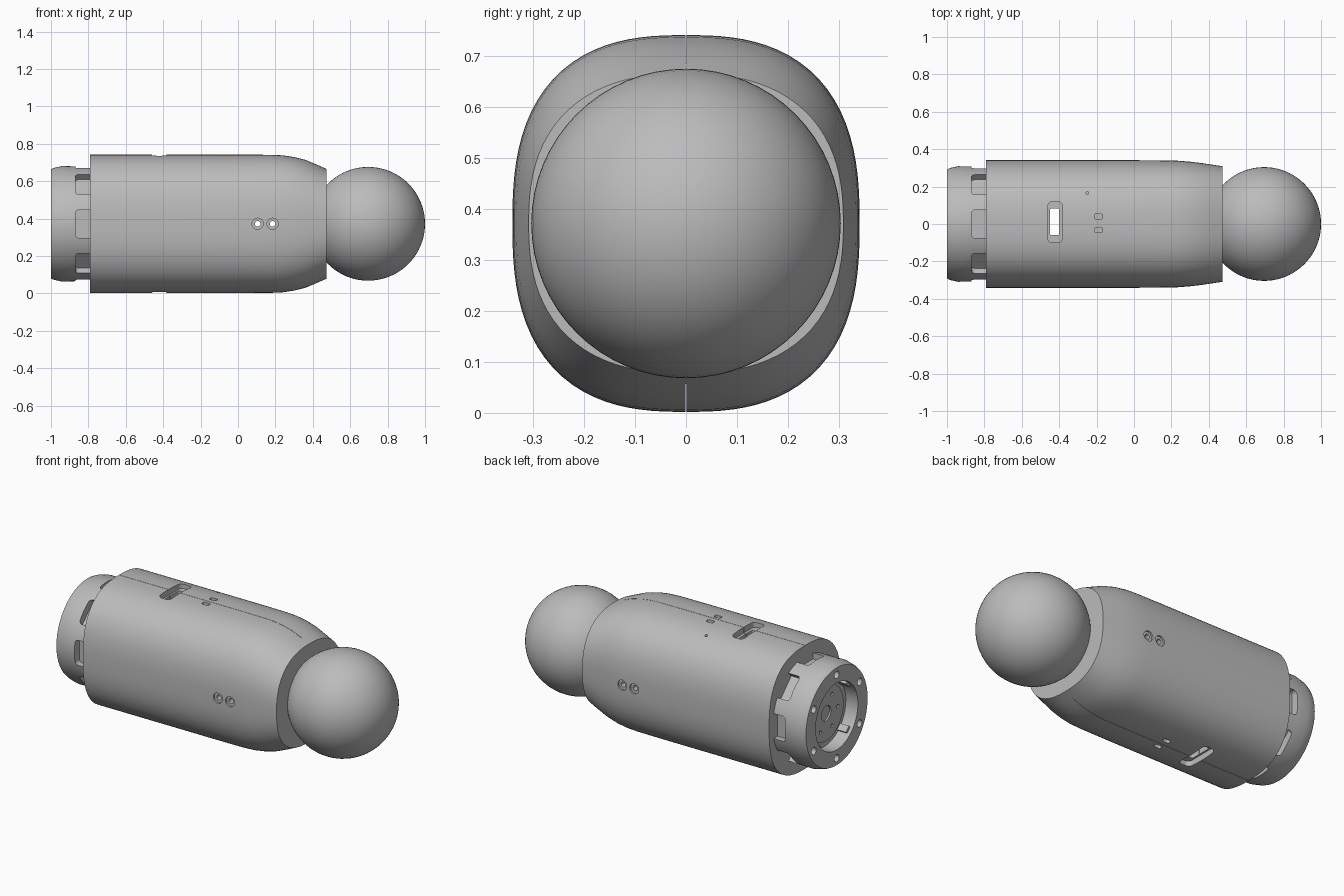
import bpy, bmesh
from math import pi, sin, cos, radians
from mathutils import Matrix, Vector

if "Cube" in bpy.data.objects:
    bpy.data.objects.remove(bpy.data.objects["Cube"])

ZC = 0.372                      # height of the long axis
ALONG_X = Matrix.Rotation(pi / 2, 4, 'Y')
ALONG_Y = Matrix.Rotation(pi / 2, 4, 'X')

grey = bpy.data.materials.new("satin grey")
grey.use_nodes = True
GREY = (0.5, 0.5, 0.5, 1)
grey.diffuse_color = GREY
grey.node_tree.nodes["Principled BSDF"].inputs["Base Color"].default_value = GREY


def finish(name, bm):
    bmesh.ops.recalc_face_normals(bm, faces=bm.faces)
    mesh = bpy.data.meshes.new(name)
    bm.to_mesh(mesh)
    bm.free()
    mesh.materials.append(grey)
    obj = bpy.data.objects.new(name, mesh)
    bpy.context.collection.objects.link(obj)
    return obj


def loft(bm, rings):
    """Skin closed rings of points and cap both ends."""
    loops = [[bm.verts.new(p) for p in ring] for ring in rings]
    n = len(loops[0])
    for a, b in zip(loops, loops[1:]):
        for i in range(n):
            j = (i + 1) % n
            bm.faces.new((a[i], a[j], b[j], b[i]))
    bm.faces.new(loops[0])
    bm.faces.new(loops[-1])


def cylinder(bm, centre, radius, length, turn, sides=32):
    bmesh.ops.create_cone(bm, cap_ends=True, segments=sides, radius1=radius, radius2=radius,
                          depth=length, matrix=Matrix.Translation(centre) @ turn)


def slot(bm, matrix, sx, sy, depth, corner):
    """Rounded rectangular block, depth along its local z."""
    outline = []
    for k, (qx, qy) in enumerate(((1, 1), (-1, 1), (-1, -1), (1, -1))):
        for s in range(6):
            a = pi / 2 * (k + s / 5)
            outline.append((qx * (sx / 2 - corner) + corner * cos(a),
                            qy * (sy / 2 - corner) + corner * sin(a)))
    loft(bm, [[matrix @ Vector((x, y, z)) for x, y in outline] for z in (-depth / 2, depth / 2)])


def cut(obj, bm):
    """Subtract the blocks in bm from the object."""
    cutter = finish("cutter", bm)
    cutter.hide_render = True
    mod = obj.modifiers.new("cut", 'BOOLEAN')
    mod.operation, mod.solver, mod.object = 'DIFFERENCE', 'EXACT', cutter
    mod.use_self = True
    bpy.context.view_layer.update()
    result = bpy.data.meshes.new_from_object(obj.evaluated_get(bpy.context.evaluated_depsgraph_get()))
    obj.modifiers.clear()
    obj.data = result
    bpy.data.objects.remove(cutter)


def smooth(obj, angle=30):
    bpy.ops.object.select_all(action='DESELECT')
    obj.select_set(True)
    bpy.context.view_layer.objects.active = obj
    bpy.ops.object.shade_smooth_by_angle(angle=radians(angle))


# Housing: squircle sections, tapering toward the ball
def section(x, half_y, half_z, power, n=96):
    ring = []
    for i in range(n):
        c, s = cos(2 * pi * i / n), sin(2 * pi * i / n)
        k = (abs(c) ** power + abs(s) ** power) ** (-1 / power)
        ring.append((x, half_y * c * k, ZC + half_z * s * k))
    return ring


bm = bmesh.new()
loft(bm, [section(*s) for s in (
    (-0.79, .341, .370, 2.6), (-0.5, .341, .370, 2.6), (-0.34, .341, .370, 2.6),
    (0.0, .341, .370, 2.6), (0.18, .340, .369, 2.6), (0.24, .338, .366, 2.6),
    (0.30, .333, .357, 2.6), (0.36, .326, .342, 2.55), (0.42, .317, .317, 2.5),
    (0.472, .309, .294, 2.45))])
housing = finish("housing", bm)

bm = bmesh.new()                # hollow inside
cylinder(bm, (-0.18, 0, ZC), 0.27, 1.1, ALONG_X, 64)
cut(housing, bm)

bm = bmesh.new()                # strap slots, small slots, side screw holes
for side in (1, -1):
    def at(x, y, r):
        return Matrix.Translation((x, y, ZC + side * r))
    slot(bm, at(-0.422, 0.01, .375), 0.078, 0.22, 0.08, 0.025)
    for y in (0.04, -0.032):
        slot(bm, at(-0.19, y, .37), 0.044, 0.026, 0.04, 0.008)
    for x in (0.105, 0.185):
        cylinder(bm, (x, side * 0.345, ZC), 0.03, 0.03, ALONG_Y)
cylinder(bm, (-0.25, 0.165, ZC + .35), 0.008, 0.04, Matrix(), 12)
cut(housing, bm)

bm = bmesh.new()                # through openings
slot(bm, Matrix.Translation((-0.425, 0.012, ZC)), 0.05, 0.14, 1, 0.006)
for x in (0.105, 0.185):
    cylinder(bm, (x, 0, ZC), 0.015, 1, ALONG_Y, 24)
cut(housing, bm)

bm = bmesh.new()                # seam between the two half shells
bmesh.ops.create_cube(bm, matrix=Matrix.Translation((-0.2, 0, ZC)) @ Matrix.Diagonal((1.25, .002, 1, 1)))
cut(housing, bm)
smooth(housing)

# Ball at the front end
bm = bmesh.new()
bmesh.ops.create_uvsphere(bm, u_segments=64, v_segments=40, radius=0.304,
                          matrix=Matrix.Translation((0.696, 0, ZC)) @ ALONG_X)
smooth(finish("ball", bm))

# End cap: turned profile around the long axis
bm = bmesh.new()
loft(bm, [section(x, r, r, 2) for x, r in (
    (-.92, .17), (-.92, .2), (-1, .2), (-1, .292), (-.985, .299), (-.94, .309),
    (-.87, .307), (-.76, .307), (-.76, .17))])
end_cap = finish("end_cap", bm)
bm = bmesh.new()
for k in range(8):              # ring of windows
    turn = Matrix.Translation((0, 0, ZC)) @ Matrix.Rotation(k * pi / 4, 4, 'X')
    slot(bm, turn @ Matrix.Translation((-.80, 0, .30)), 0.14, 0.15, 0.08, 0.02)
for k in range(6):              # bolt holes
    a = pi / 2 + k * pi / 3
    cylinder(bm, (-1, .25 * cos(a), ZC + .25 * sin(a)), 0.022, 0.08, ALONG_X, 24)
cut(end_cap, bm)
smooth(end_cap)

# Hub plate in the cap recess, with a centre bore and small holes
bm = bmesh.new()
cylinder(bm, (-.90, 0, ZC), 0.165, 0.06, ALONG_X, 64)
hub = finish("hub_plate", bm)
bm = bmesh.new()
cylinder(bm, (-.93, 0, ZC), 0.045, 0.08, ALONG_X)
for k in range(6):
    a = k * pi / 3
    cylinder(bm, (-.93, .11 * cos(a), ZC + .11 * sin(a)), 0.011, 0.06, ALONG_X, 12)
cut(hub, bm)
smooth(hub)

# Ribs on the recess wall
bm = bmesh.new()
for k in range(4):
    turn = Matrix.Translation((0, 0, ZC)) @ Matrix.Rotation(pi / 4 + k * pi / 2, 4, 'X')
    bmesh.ops.create_cube(bm, matrix=turn @ Matrix.Translation((-.945, 0, .195)) @ Matrix.Diagonal((.07, .04, .02, 1)))
finish("recess_ribs", bm)
